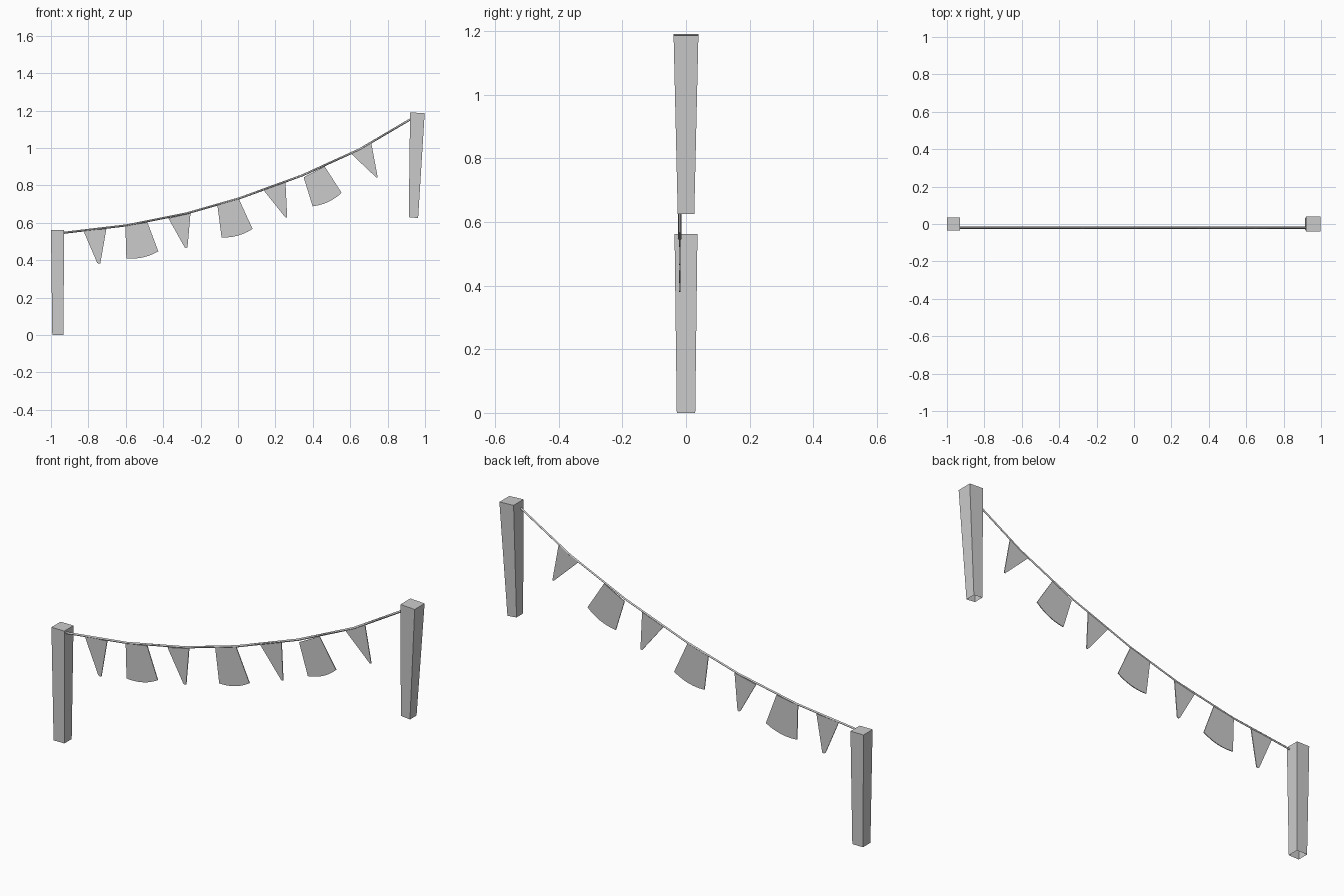
import bpy, math
from mathutils import Vector

if "Cube" in bpy.data.objects:
    bpy.data.objects.remove(bpy.data.objects["Cube"])

ROPE_Y = -0.02


def make_object(name, verts, faces):
    mesh = bpy.data.meshes.new(name)
    mesh.from_pydata(verts, [], faces)
    mesh.update()
    obj = bpy.data.objects.new(name, mesh)
    bpy.context.collection.objects.link(obj)
    return obj


def post(name, bottom, top, half_bottom, half_top):
    # tapered post, open underneath; bottom/top are (left, right) xz pairs
    verts = []
    for (a, b), h in ((bottom, half_bottom), (top, half_top)):
        verts += [(a[0], -h, a[1]), (b[0], -h, b[1]), (b[0], h, b[1]), (a[0], h, a[1])]
    faces = [(i, (i + 1) % 4, (i + 1) % 4 + 4, i + 4) for i in range(4)]
    return make_object(name, verts, faces + [(4, 5, 6, 7)])


def flag(name, tl, tr, br, bl, sag, steps, thick=0.004):
    # flat cloth outline with a curved lower edge, given a thin body
    tl, tr, br, bl = map(Vector, (tl, tr, br, bl))
    d = (bl - br).normalized()
    down = Vector((-d.y, d.x))
    pts = [tl, tr]
    for i in range(steps + 1):
        t = i / steps
        pts.append(br.lerp(bl, t) + down * sag * 4 * t * (1 - t))
    pts.reverse()
    n = len(pts)
    verts = [(p.x, ROPE_Y + s * thick / 2, p.y) for s in (-1, 1) for p in pts]
    faces = [tuple(reversed(range(n))), tuple(range(n, 2 * n))]
    faces += [(i, (i + 1) % n, (i + 1) % n + n, i + n) for i in range(n)]
    obj = make_object(name, verts, faces)
    import bmesh
    bm = bmesh.new()
    bm.from_mesh(obj.data)
    bmesh.ops.recalc_face_normals(bm, faces=bm.faces)
    bm.to_mesh(obj.data)
    bm.free()
    return obj


# Posts
post("left_post", ((-0.993, 0), (-0.934, 0)), ((-1.0, 0.562), (-0.929, 0.562)), 0.029, 0.036)
post("right_post", ((0.913, 0.63), (0.963, 0.625)), ((0.92, 1.19), (0.998, 1.186)), 0.026, 0.039)

# Sagging rope
path = [(-0.945, 0.545), (-0.597, 0.586), (-0.276, 0.65), (0.008, 0.731),
        (0.345, 0.854), (0.65, 0.993), (0.935, 1.161)]
curve = bpy.data.curves.new("rope", "CURVE")
curve.dimensions = "3D"
curve.bevel_depth = 0.0055
curve.bevel_resolution = 0
curve.use_fill_caps = True
spline = curve.splines.new("POLY")
spline.points.add(len(path) - 1)
for p, (x, z) in zip(spline.points, path):
    p.co = (x, ROPE_Y, z, 1)
bpy.context.collection.objects.link(bpy.data.objects.new("rope", curve))

# Pointed pennants
pennants = [
    ((-0.827, 0.559), (-0.704, 0.567), (-0.736, 0.383), (-0.753, 0.386)),
    ((-0.372, 0.624), (-0.254, 0.650), (-0.270, 0.468), (-0.286, 0.470)),
    ((0.137, 0.774), (0.254, 0.816), (0.263, 0.629), (0.249, 0.634)),
    ((0.602, 0.972), (0.712, 1.030), (0.747, 0.843), (0.733, 0.848)),
]
for i, c in enumerate(pennants):
    flag(f"pennant_{i + 1}", *c, 0.004, 2)

# Wide flags with a rounded hem
wide = [
    ((-0.602, 0.583), (-0.484, 0.602), (-0.426, 0.447), (-0.597, 0.410)),
    ((-0.110, 0.693), (0.003, 0.731), (0.078, 0.567), (-0.088, 0.522)),
    ((0.351, 0.843), (0.463, 0.902), (0.554, 0.760), (0.399, 0.688)),
]
for i, c in enumerate(wide):
    flag(f"wide_flag_{i + 1}", *c, 0.014, 6)
